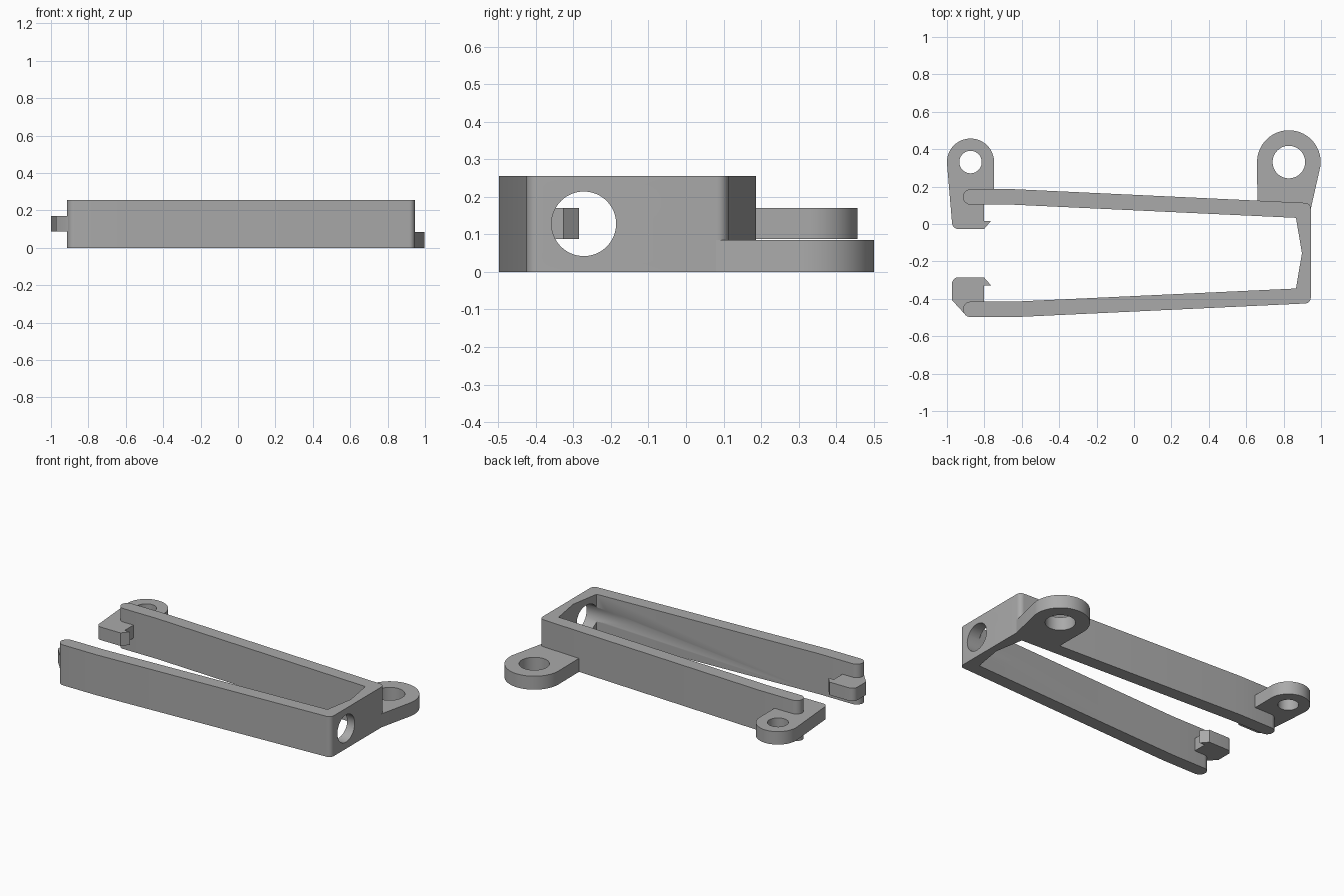
import bpy, bmesh
from math import sin, cos, radians, pi

cube = bpy.data.objects.get("Cube")
if cube:
    bpy.data.objects.remove(cube, do_unlink=True)

GREY = (0.4, 0.4, 0.4, 1)
grey = bpy.data.materials.new("plain grey")
grey.use_nodes = True
grey.diffuse_color = GREY
grey.node_tree.nodes["Principled BSDF"].inputs["Base Color"].default_value = GREY

MID = -0.156          # y of the frame's centre line
HEIGHT = 0.255        # frame height
CLIP = (0.088, 0.17)  # z range of the clips


def arc(x, y, r, start, end, steps=8):
    """Points along a circular arc, angles in degrees."""
    return [(x + r * cos(radians(start + (end - start) * i / steps)),
             y + r * sin(radians(start + (end - start) * i / steps)))
            for i in range(steps + 1)]


def mirrored(points):
    """The same outline on the other side of the centre line."""
    return [(x, 2 * MID - y) for x, y in reversed(points)]


def prism(name, outline, z0, z1):
    """Extrude an outline in the ground plane between two heights."""
    bm = bmesh.new()
    face = bm.faces.new([bm.verts.new((x, y, z0)) for x, y in outline])
    top = bmesh.ops.extrude_face_region(bm, geom=[face])
    verts = [g for g in top["geom"] if isinstance(g, bmesh.types.BMVert)]
    bmesh.ops.translate(bm, vec=(0, 0, z1 - z0), verts=verts)
    bmesh.ops.recalc_face_normals(bm, faces=bm.faces)
    mesh = bpy.data.meshes.new(name)
    bm.to_mesh(mesh)
    bm.free()
    mesh.materials.append(grey)
    obj = bpy.data.objects.new(name, mesh)
    bpy.context.collection.objects.link(obj)
    return obj


def select(obj):
    bpy.ops.object.select_all(action='DESELECT')
    obj.select_set(True)
    bpy.context.view_layer.objects.active = obj


def drill(obj, location, radius, depth, rotation=(0, 0, 0)):
    """Cut a round hole and remove the cutter."""
    bpy.ops.mesh.primitive_cylinder_add(vertices=64, radius=radius, depth=depth,
                                        location=location, rotation=rotation)
    cutter = bpy.context.object
    cutter.hide_render = True
    cutter.data.materials.append(grey)
    mod = obj.modifiers.new("hole", 'BOOLEAN')
    mod.operation = 'DIFFERENCE'
    mod.solver = 'EXACT'
    mod.object = cutter
    select(obj)
    bpy.ops.object.modifier_apply(modifier=mod.name)
    bpy.data.objects.remove(cutter, do_unlink=True)


# U-shaped frame: half outline on the back side, then its mirror
outer_half = (arc(0.915, 0.083, 0.03, 0, 87)
              + [(-0.64, 0.186)]
              + arc(-0.873, 0.1445, 0.0415, 90, 270, 12)
              + [(-0.64, 0.103), (0.866, 0.033)])
frame = prism("frame", outer_half + [(0.898, MID)] + mirrored(outer_half), 0, HEIGHT)
# Round opening through the end wall, grazing the inside of the front arm
drill(frame, (0.75, -0.272, 0.128), 0.086, 0.7, (0, pi / 2, 0))

# Large mounting ear at the closed end
large_ear = prism("large_ear",
                  arc(0.828, 0.331, 0.17, -8, 180, 40) + [(0.66, 0.08), (0.945, 0.08)],
                  0, 0.085)
drill(large_ear, (0.828, 0.331, 0.04), 0.087, 0.4)

# Hooked tip shared by both clips
hook = (arc(-0.938, 0.008, 0.035, 180, 270)
        + [(-0.802, -0.027), (-0.765, 0.016), (-0.802, 0.016)])

# Back clip with small mounting ear
small_ear = prism("back_clip_ear",
                  arc(-0.874, 0.331, 0.126, 0, 184, 40) + hook
                  + [(-0.802, 0.145), (-0.749, 0.145)], *CLIP)
drill(small_ear, (-0.874, 0.331, 0.13), 0.06, 0.4)

# Front clip
front_clip = prism("front_clip",
                   mirrored([(-0.973, 0.095)] + hook
                            + [(-0.802, 0.145), (-0.87, 0.185), (-0.9, 0.175)]),
                   *CLIP)

for part in (frame, large_ear, small_ear, front_clip):
    select(part)
    bpy.ops.object.shade_smooth_by_angle(angle=radians(30))
